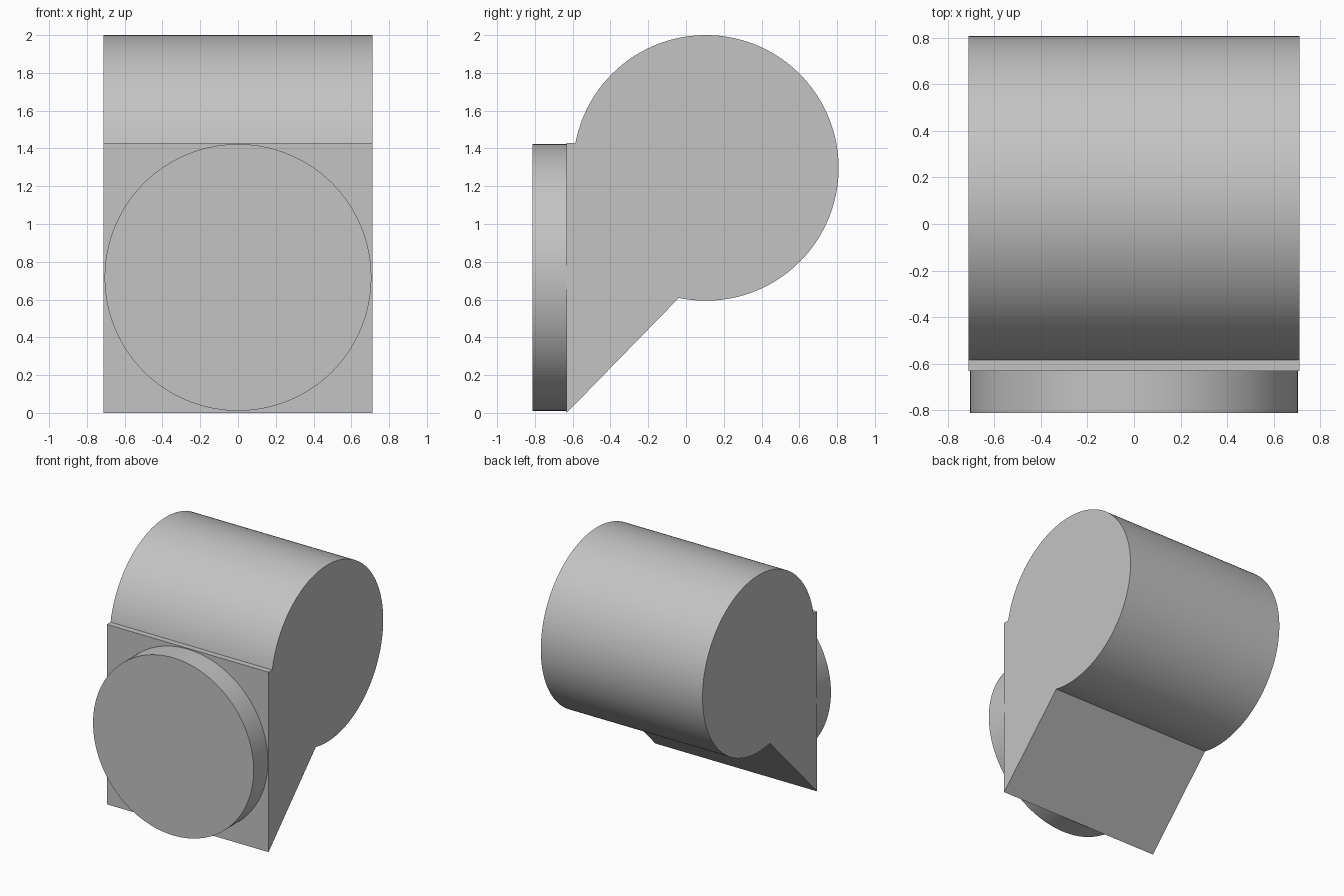
import bpy
import bmesh
import math
from mathutils import Vector

cube = bpy.data.objects.get("Cube")
if cube:
    bpy.data.objects.remove(cube, do_unlink=True)

grey = bpy.data.materials.new("light_grey")
grey.use_nodes = True
colour = (0.55, 0.55, 0.55, 1)
grey.diffuse_color = colour
grey.node_tree.nodes["Principled BSDF"].inputs["Base Color"].default_value = colour


def arc(cy, cz, radius, start, end, steps):
    """Points on a circle in a plane, from start to end angle."""
    angles = [start + (end - start) * i / steps for i in range(steps + 1)]
    return [(cy + radius * math.cos(a), cz + radius * math.sin(a)) for a in angles]


def extrude_profile(name, points, direction):
    """Close a flat outline and sweep it along a direction."""
    bm = bmesh.new()
    face = bm.faces.new([bm.verts.new(p) for p in points])
    swept = bmesh.ops.extrude_face_region(bm, geom=[face], use_keep_orig=True)
    verts = [v for v in swept["geom"] if isinstance(v, bmesh.types.BMVert)]
    bmesh.ops.translate(bm, verts=verts, vec=Vector(direction))
    bmesh.ops.recalc_face_normals(bm, faces=bm.faces)
    mesh = bpy.data.meshes.new(name)
    bm.to_mesh(mesh)
    bm.free()
    mesh.materials.append(grey)
    obj = bpy.data.objects.new(name, mesh)
    bpy.context.collection.objects.link(obj)
    bpy.ops.object.select_all(action="DESELECT")
    obj.select_set(True)
    bpy.context.view_layer.objects.active = obj
    bpy.ops.object.shade_smooth_by_angle(angle=math.radians(30))
    return obj


# Housing: a horizontal barrel merging into a wedge with a flat front
half_width = 0.711
front = -0.632
shelf = 1.43
cy, cz, radius = 0.105, 1.297, 0.703
start = math.asin(-math.sqrt(1 - ((-0.038 - cy) / radius) ** 2)) 
start = -math.pi - start
end = math.pi - math.asin((shelf - cz) / radius)
outline = [(front, shelf), (front, 0)] + arc(cy, cz, radius, start, end, 128)
extrude_profile("housing", [(-half_width, y, z) for y, z in outline],
                (2 * half_width, 0, 0))

# Round disc on the flat front
disc = arc(0, 0.717, 0.706, 0, math.tau, 128)[:-1]
extrude_profile("front_disc", [(x, front, z) for x, z in disc], (0, -0.18, 0))
